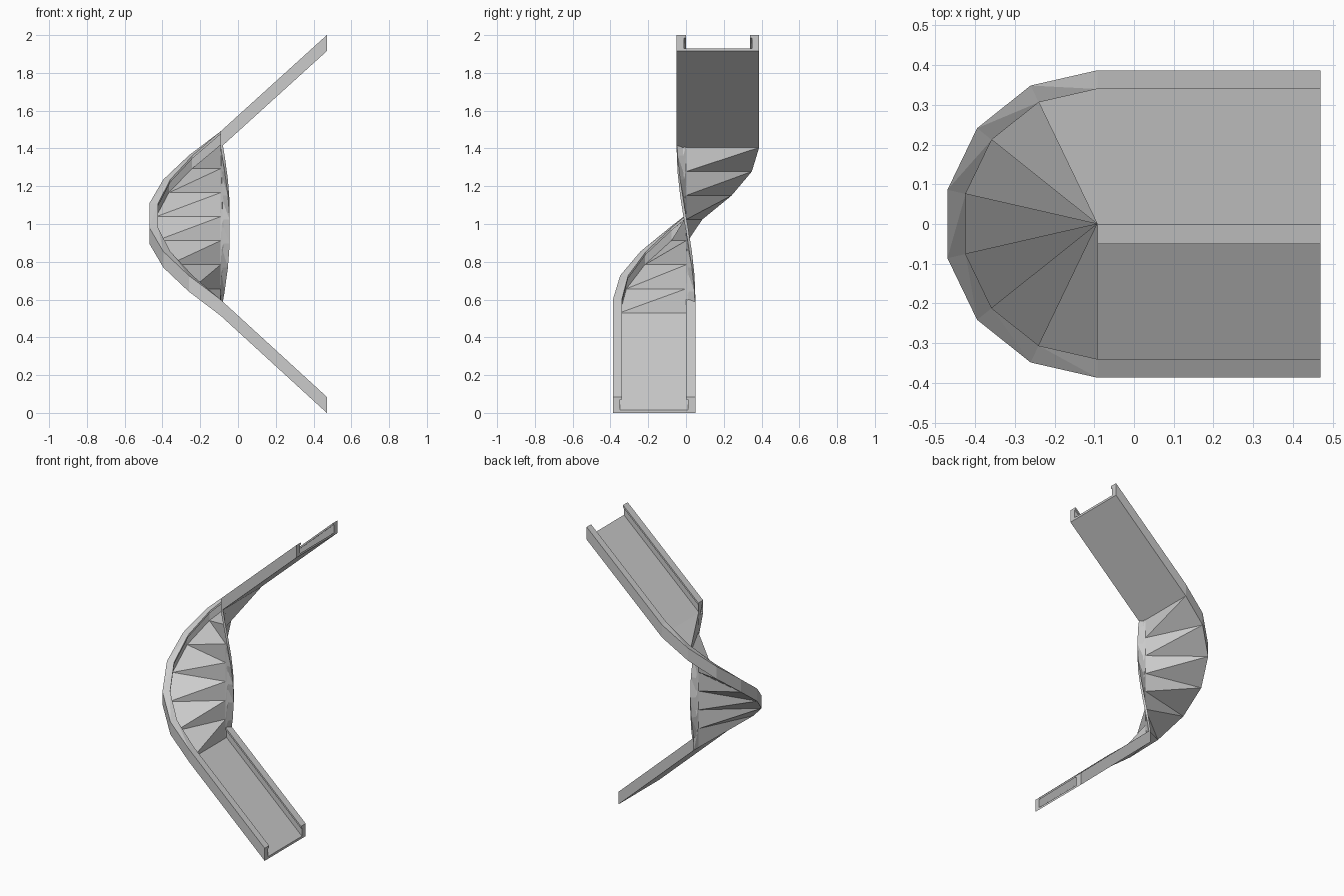
import bpy, bmesh
from math import pi, cos, sin

if "Cube" in bpy.data.objects:
    bpy.data.objects.remove(bpy.data.objects["Cube"])

CX, END_X = -0.0925, 0.47      # turn axis and open ends
STEPS = 7                      # facets in the half turn
Z_TOP, Z_TURN_IN, Z_TURN_OUT = 1.915, 1.405, 0.515

# Channel cross-section (radius from turn axis, height): floor, two lipped walls
profile = [(-0.05, 0), (0, 0), (0.387, 0), (0.387, 0.085), (0.34, 0.085),
           (0.34, 0.07), (0.35, 0.07), (0.35, 0.015), (0, 0.015),
           (-0.01, 0.015), (-0.01, 0.07), (0, 0.07), (0, 0.085), (-0.05, 0.085)]

bm = bmesh.new()


def section(x, angle, z):
    """One ring of vertices of the channel."""
    return [bm.verts.new((x + r * cos(angle), r * sin(angle), z + h))
            for r, h in profile]


# Upper ramp end, half-turn sections, lower ramp end
rings = [section(END_X, pi / 2, Z_TOP)]
for k in range(STEPS + 1):
    t = k / STEPS
    rings.append(section(CX, pi / 2 + pi * t,
                         Z_TURN_IN + (Z_TURN_OUT - Z_TURN_IN) * t))
rings.append(section(END_X, 3 * pi / 2, 0))

# Skin: flat quads on the straight ramps, triangles on the twisted turn
n = len(profile)
for k, (hi, lo) in enumerate(zip(rings, rings[1:])):
    straight = k in (0, len(rings) - 2)
    for i in range(n):
        j = (i + 1) % n
        a, b, c, d = hi[i], hi[j], lo[j], lo[i]
        if straight:
            bm.faces.new((a, b, c, d))
        else:
            bm.faces.new((a, b, d))
            bm.faces.new((b, c, d))

# End caps
bm.faces.new(rings[0][::-1])
bm.faces.new(rings[-1])
bmesh.ops.recalc_face_normals(bm, faces=bm.faces[:])
if bm.calc_volume(signed=True) < 0:
    bmesh.ops.reverse_faces(bm, faces=bm.faces[:])

mesh = bpy.data.meshes.new("turning_ramp")
bm.to_mesh(mesh)
bm.free()
bpy.context.collection.objects.link(bpy.data.objects.new("turning_ramp", mesh))
